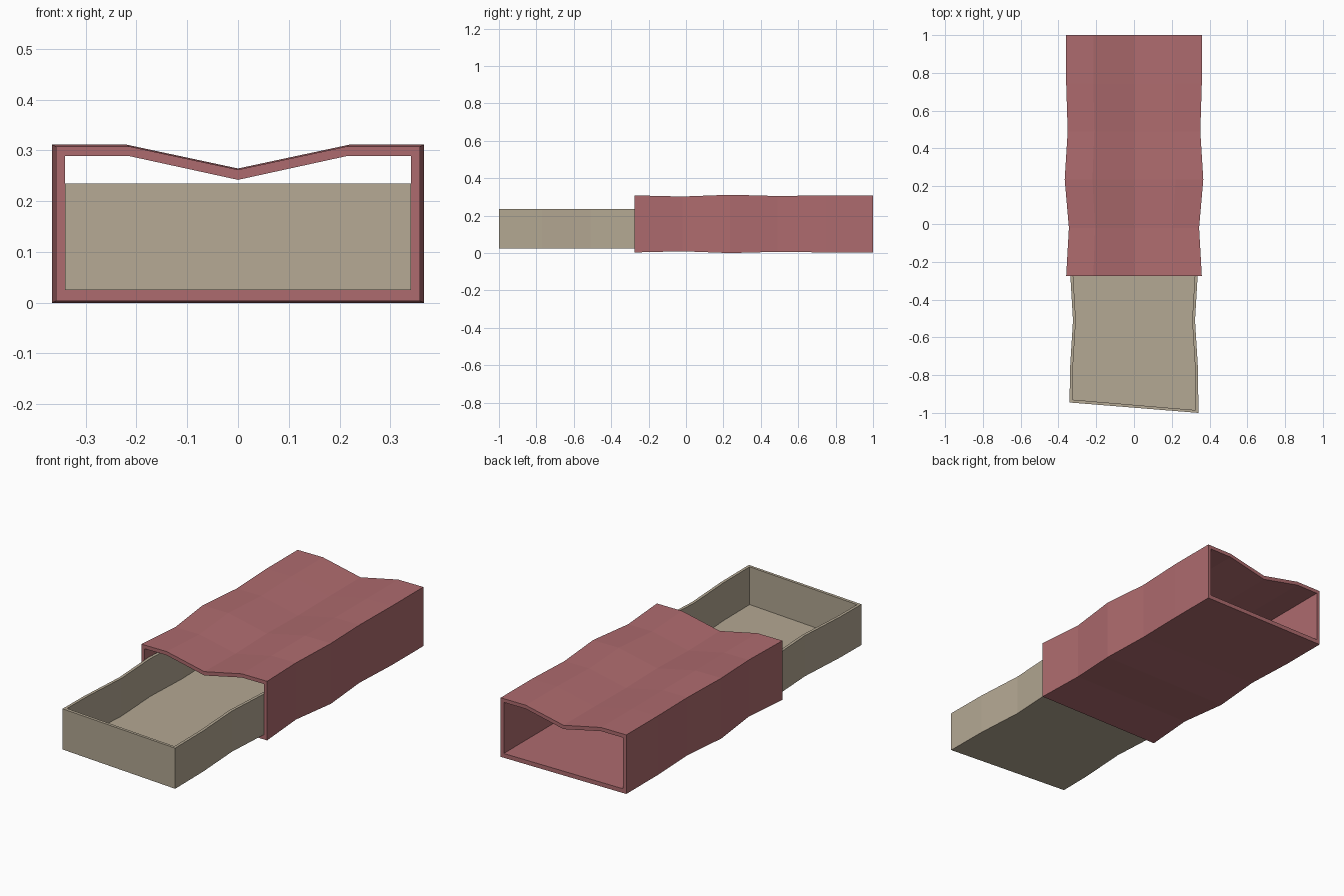
import bpy, bmesh

if "Cube" in bpy.data.objects:
    bpy.data.objects.remove(bpy.data.objects["Cube"])


def material(name, rgb):
    m = bpy.data.materials.new(name)
    m.diffuse_color = (*rgb, 1.0)
    m.use_nodes = True
    m.node_tree.nodes["Principled BSDF"].inputs["Base Color"].default_value = m.diffuse_color
    return m


def finish(bm, name, mat):
    bmesh.ops.recalc_face_normals(bm, faces=bm.faces)
    me = bpy.data.meshes.new(name)
    bm.to_mesh(me)
    bm.free()
    me.materials.append(mat)
    ob = bpy.data.objects.new(name, me)
    bpy.context.collection.objects.link(ob)
    return ob


def bridge(bm, a, b):
    """Quads between two closed loops of equal length."""
    n = len(a)
    for i in range(n):
        j = (i + 1) % n
        bm.faces.new((a[i], a[j], b[j], b[i]))


pink = material("dusty red card", (0.422, 0.146, 0.156))
tan = material("tan card", (0.456, 0.392, 0.292))

# Sleeve: open tube with a dented top, outside slightly wavy along its length
def profile(w, z0, z1, dent):
    return [(-w, z0), (w, z0), (w, z1), (0.215, z1), (0, dent),
            (-0.215, z1), (-w, z1)]

outer = profile(0.359, 0.003, 0.308, 0.262)
inner = profile(0.341, 0.025, 0.289, 0.242)
stations = [(-0.275, 1.0), (-0.02, 0.96), (0.235, 1.022),
            (0.49, 0.978), (0.745, 1.0), (1.0, 1.0)]
zc = 0.155
bm = bmesh.new()
outs, ins = [], []
for y, s in stations:
    outs.append([bm.verts.new((x * s, y, zc + (z - zc) * s)) for x, z in outer])
    ins.append([bm.verts.new((x, y, z)) for x, z in inner])
for i in range(len(stations) - 1):
    bridge(bm, outs[i], outs[i + 1])
    bridge(bm, ins[i], ins[i + 1])
bridge(bm, outs[0], ins[0])
bridge(bm, outs[-1], ins[-1])
finish(bm, "sleeve", pink)

# Tray: open box with wavy sides and a slanted front
# (y at left, y at right, half width)
plan = [(-0.945, -1.0, 0.341), (-0.77, -0.77, 0.339), (-0.51, -0.51, 0.323),
        (-0.255, -0.255, 0.338), (0.0, 0.0, 0.327), (0.29, 0.29, 0.338)]
wall, z_bottom, z_floor, z_rim = 0.015, 0.025, 0.04, 0.235
bm = bmesh.new()


def tray_loop(z, inset):
    left, right = [], []
    for k, (yl, yr, w) in enumerate(plan):
        dy = inset if k == 0 else -inset if k == len(plan) - 1 else 0
        left.append(bm.verts.new((-(w - inset), yl + dy, z)))
        right.append(bm.verts.new((w - inset, yr + dy, z)))
    return left + right[::-1]


loops = [tray_loop(z_bottom, 0), tray_loop(z_rim, 0),
         tray_loop(z_rim, wall), tray_loop(z_floor, wall)]
for a, b in zip(loops, loops[1:]):
    bridge(bm, a, b)
for loop in (loops[0], loops[-1]):
    n = len(loop)
    for i in range(n // 2 - 1):
        bm.faces.new((loop[i], loop[i + 1], loop[n - 2 - i], loop[n - 1 - i]))
finish(bm, "tray", tan)
